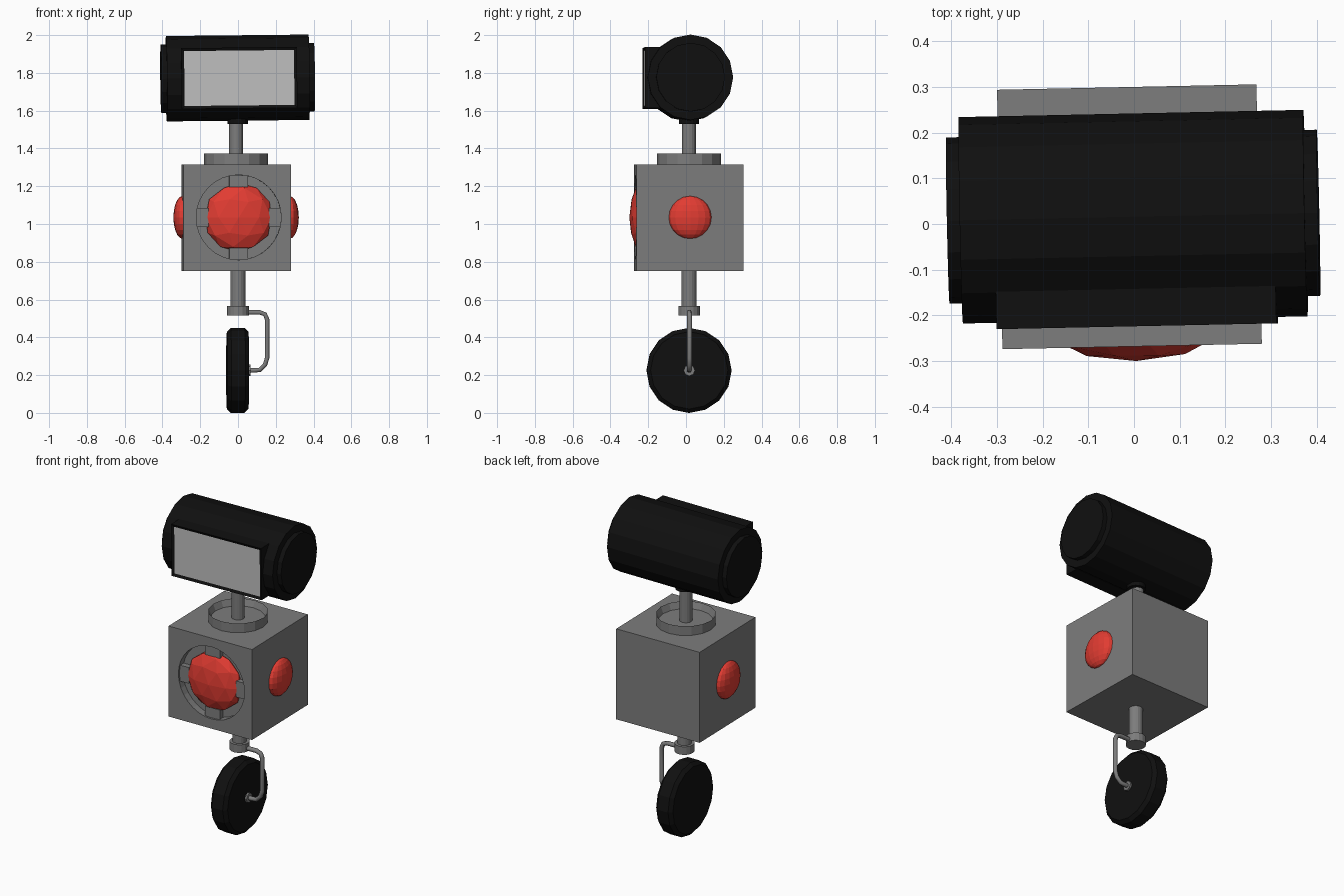
import bpy, bmesh, math
from mathutils import Matrix, Vector

if "Cube" in bpy.data.objects:
    bpy.data.objects.remove(bpy.data.objects["Cube"])

T, R = Matrix.Translation, Matrix.Rotation
# The whole figure is turned slightly about its vertical axis
TURN = T((-0.002, 0.016, 0)) @ R(math.radians(1.2), 4, 'Z')
ALONG_X = R(math.pi / 2, 4, 'Y')
ALONG_Y = R(math.pi / 2, 4, 'X')


def material(name, rgb):
    m = bpy.data.materials.new(name)
    m.diffuse_color = (*rgb, 1)
    m.use_nodes = True
    m.node_tree.nodes["Principled BSDF"].inputs["Base Color"].default_value = m.diffuse_color
    return m


GREY = material("grey metal", (0.205, 0.205, 0.205))
BLACK = material("black", (0.005, 0.005, 0.005))
RED = material("red", (0.76, 0.045, 0.032))
SCREEN = material("pale screen", (0.52, 0.52, 0.52))


def finish(bm, name, mats, local=Matrix()):
    bmesh.ops.recalc_face_normals(bm, faces=bm.faces)
    me = bpy.data.meshes.new(name)
    bm.to_mesh(me)
    bm.free()
    for m in mats:
        me.materials.append(m)
    ob = bpy.data.objects.new(name, me)
    bpy.context.collection.objects.link(ob)
    ob.matrix_world = TURN @ local
    return ob


def box(name, loc, size, mat, local=Matrix()):
    bm = bmesh.new()
    bmesh.ops.create_cube(bm, size=1, matrix=T(loc) @ Matrix.Diagonal((*size, 1)))
    return finish(bm, name, [mat], local)


def cylinder_mesh(loc, r, depth, sides, turn=Matrix()):
    bm = bmesh.new()
    bmesh.ops.create_cone(bm, cap_ends=True, segments=sides, radius1=r, radius2=r,
                          depth=depth, matrix=T(loc) @ turn)
    return bm


def cylinder(name, loc, r, depth, sides, mat, turn=Matrix(), local=Matrix()):
    return finish(cylinder_mesh(loc, r, depth, sides, turn), name, [mat], local)


# Body cube with a round recess in the front
CX, EYE_Z, HALF = -0.008, 1.035, 0.284
body = box("body", (CX, 0, 1.0325), (2 * HALF, 2 * HALF, 0.565), GREY)
cutter = cylinder("eye_cutter", (0, -HALF, EYE_Z), 0.225, 0.09, 32, GREY, ALONG_Y)
cutter.hide_render = True
cutter.hide_viewport = True
cut = body.modifiers.new("eye recess", 'BOOLEAN')
cut.operation, cut.object, cut.solver = 'DIFFERENCE', cutter, 'EXACT'

# Faceted eye and the four tabs that hold it
bm = bmesh.new()
bmesh.ops.create_icosphere(bm, subdivisions=2, radius=1)
finish(bm, "front_eye", [RED],
       T((0, -0.248, EYE_Z)) @ Matrix.Diagonal((0.183, 0.068, 0.183, 1)))
for i in range(4):
    box(f"eye_tab_{i + 1}", (0, 0, 0.192), (0.1, 0.035, 0.062), GREY,
        T((0, -HALF + 0.028, EYE_Z)) @ R(i * math.pi / 2, 4, 'Y'))

# Domed side buttons
for side, label in ((1, "right"), (-1, "left")):
    bm = bmesh.new()
    bmesh.ops.create_uvsphere(bm, u_segments=16, v_segments=10, radius=1)
    finish(bm, f"{label}_button", [RED],
           T((CX + side * HALF, 0, EYE_Z)) @ Matrix.Diagonal((0.048, 0.113, 0.113, 1)))

# Dished neck collar
bm = cylinder_mesh((CX, 0, 1.343), 0.17, 0.06, 16)
top = max(bm.faces, key=lambda f: f.calc_center_median().z)
bmesh.ops.inset_region(bm, faces=[top], thickness=0.016)
bmesh.ops.translate(bm, verts=top.verts, vec=(0, 0, -0.04))
finish(bm, "neck_collar", [GREY])
cylinder("neck", (CX, 0, 1.445), 0.037, 0.23, 16, GREY)
cylinder("head_socket", (0, 0, 1.56), 0.054, 0.06, 16, BLACK)

# Head drum with stepped ends, tilted a touch
HEAD = T((0, 0, 1.773)) @ R(math.radians(-0.6), 4, 'Y')
cylinder("head_drum", (0, 0, 0), 0.226, 0.755, 16, BLACK, ALONG_X, HEAD)
cylinder("head_end_caps", (0, 0, 0), 0.182, 0.812, 16, BLACK, ALONG_X, HEAD)

# Visor box with an inset screen
bm = bmesh.new()
bmesh.ops.create_cube(bm, size=1, matrix=T((0.004, -0.14, 0)) @ Matrix.Diagonal((0.613, 0.2, 0.322, 1)))
front = min(bm.faces, key=lambda f: f.calc_center_median().y)
bmesh.ops.inset_region(bm, faces=[front], thickness=0.022)
bmesh.ops.translate(bm, verts=front.verts, vec=(0, 0.008, 0))
front.material_index = 1
finish(bm, "visor", [BLACK, SCREEN], HEAD)

# Lower leg and its collar
cylinder("leg", (0.002, 0, 0.65), 0.04, 0.23, 16, GREY)
cylinder("leg_collar", (0.002, 0, 0.54), 0.057, 0.05, 16, GREY)

# Wheel with chamfered rims
bm = cylinder_mesh((0, 0, 0.225), 0.225, 0.114, 16, ALONG_X)
rims = [e for e in bm.edges if abs(e.verts[0].co.x - e.verts[1].co.x) < 1e-4]
bmesh.ops.bevel(bm, geom=rims, offset=0.02, segments=1, affect='EDGES')
finish(bm, "wheel", [BLACK])
cylinder("axle_nut", (0.06, 0, 0.225), 0.03, 0.018, 8, GREY, ALONG_X)

# Bent tube fork from the leg collar to the axle
path = [(0.03, 0.532), (0.118, 0.532), (0.145, 0.522), (0.156, 0.495),
        (0.156, 0.29), (0.145, 0.255), (0.118, 0.228), (0.09, 0.225), (0.05, 0.225)]
curve = bpy.data.curves.new("fork_path", 'CURVE')
curve.dimensions = '3D'
curve.bevel_depth = 0.0135
curve.bevel_resolution = 1
curve.use_fill_caps = True
line = curve.splines.new('POLY')
line.points.add(len(path) - 1)
for p, (x, z) in zip(line.points, path):
    p.co = (x, 0, z, 1)
curve.materials.append(GREY)
fork = bpy.data.objects.new("wheel_fork", curve)
bpy.context.collection.objects.link(fork)
fork.matrix_world = TURN
